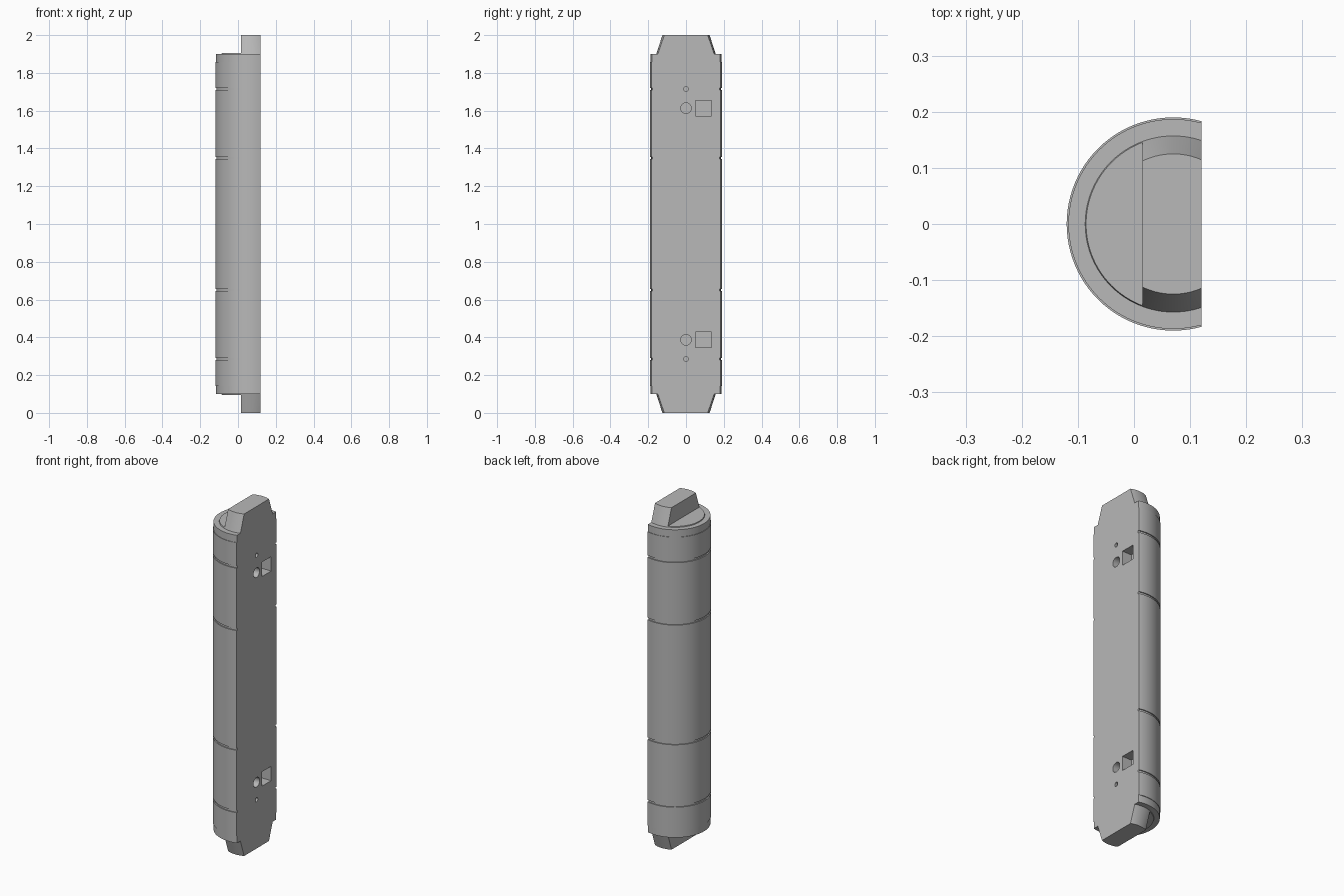
import bpy, bmesh, math
from mathutils import Matrix, Vector

cube = bpy.data.objects.get("Cube")
if cube:
    bpy.data.objects.remove(cube, do_unlink=True)

AXIS_X, FLAT_X, TAB_X = 0.07, 0.12, 0.015
R, R_END, R_CUT = 0.19, 0.187, 0.184

grey = bpy.data.materials.new("plain_grey")
grey.use_nodes = True
grey.diffuse_color = (0.48, 0.48, 0.48, 1)
grey.node_tree.nodes["Principled BSDF"].inputs["Base Color"].default_value = grey.diffuse_color


def make_object(name, bm):
    bmesh.ops.recalc_face_normals(bm, faces=bm.faces)
    mesh = bpy.data.meshes.new(name)
    bm.to_mesh(mesh)
    bm.free()
    mesh.materials.append(grey)
    obj = bpy.data.objects.new(name, mesh)
    bpy.context.collection.objects.link(obj)
    return obj


# Upper half of the profile (radius, height above the middle), then mirrored
half = []
for z in (0.35, 0.715):
    half += [(R, z - 0.006), (R_CUT, z - 0.006), (R_CUT, z + 0.006), (R, z + 0.006)]
half += [(R, 0.858), (R_END, 0.858), (R_END, 0.9), (0.157, 0.9), (0.125, 1.0), (0, 1.0)]
profile = [(r, -z) for r, z in reversed(half)] + half

# Lathed body, sliced flat along its length
bm = bmesh.new()
verts = [bm.verts.new((AXIS_X + r, 0, 1 + z)) for r, z in profile]
edges = [bm.edges.new(pair) for pair in zip(verts, verts[1:])]
bmesh.ops.spin(bm, geom=verts + edges, cent=(AXIS_X, 0, 0), axis=(0, 0, 1),
               angle=math.tau, steps=96)
bmesh.ops.remove_doubles(bm, verts=bm.verts, dist=1e-5)
cut = bmesh.ops.bisect_plane(bm, geom=bm.verts[:] + bm.edges[:] + bm.faces[:],
                             plane_co=(FLAT_X, 0, 0), plane_no=(1, 0, 0), clear_outer=True)
rim = [e for e in cut["geom_cut"] if isinstance(e, bmesh.types.BMEdge)]
bmesh.ops.edgeloop_fill(bm, edges=rim)
body = make_object("half_round_body", bm)


def box(name, low, high):
    bm = bmesh.new()
    low, high = Vector(low), Vector(high)
    bmesh.ops.create_cube(bm, size=1, matrix=Matrix.Translation((low + high) / 2)
                          @ Matrix.Diagonal((*(high - low), 1)))
    return make_object(name, bm)


def drill(name, radius, z, depth):
    bm = bmesh.new()
    turn = Matrix.Translation((FLAT_X, 0, z)) @ Matrix.Rotation(math.pi / 2, 4, "Y")
    bmesh.ops.create_cone(bm, cap_ends=True, segments=32, radius1=radius,
                          radius2=radius, depth=2 * depth, matrix=turn)
    return make_object(name, bm)


# Cutters: end tab steps, round holes and square sockets
cutters = [box("top_step_cutter", (-0.5, -0.5, 1.905), (TAB_X, 0.5, 2.2)),
           box("bottom_step_cutter", (-0.5, -0.5, -0.2), (TAB_X, 0.5, 0.095))]
for side, s in (("top", 1), ("bottom", -1)):
    z = 1 + s * 0.613
    cutters.append(drill(side + "_hole_cutter", 0.028, z, 0.06))
    cutters.append(drill(side + "_pin_cutter", 0.012, 1 + s * 0.715, 0.03))
    cutters.append(box(side + "_socket_cutter", (FLAT_X - 0.06, 0.05, z - 0.042),
                       (FLAT_X + 0.06, 0.135, z + 0.042)))

bpy.ops.object.select_all(action="DESELECT")
body.select_set(True)
bpy.context.view_layer.objects.active = body
for cutter in cutters:
    cutter.hide_render = True
    mod = body.modifiers.new(cutter.name, "BOOLEAN")
    mod.operation, mod.solver, mod.object = "DIFFERENCE", "EXACT", cutter
    bpy.ops.object.modifier_apply(modifier=mod.name)
    bpy.data.objects.remove(cutter, do_unlink=True)

bpy.ops.object.shade_smooth_by_angle(angle=math.radians(25))
